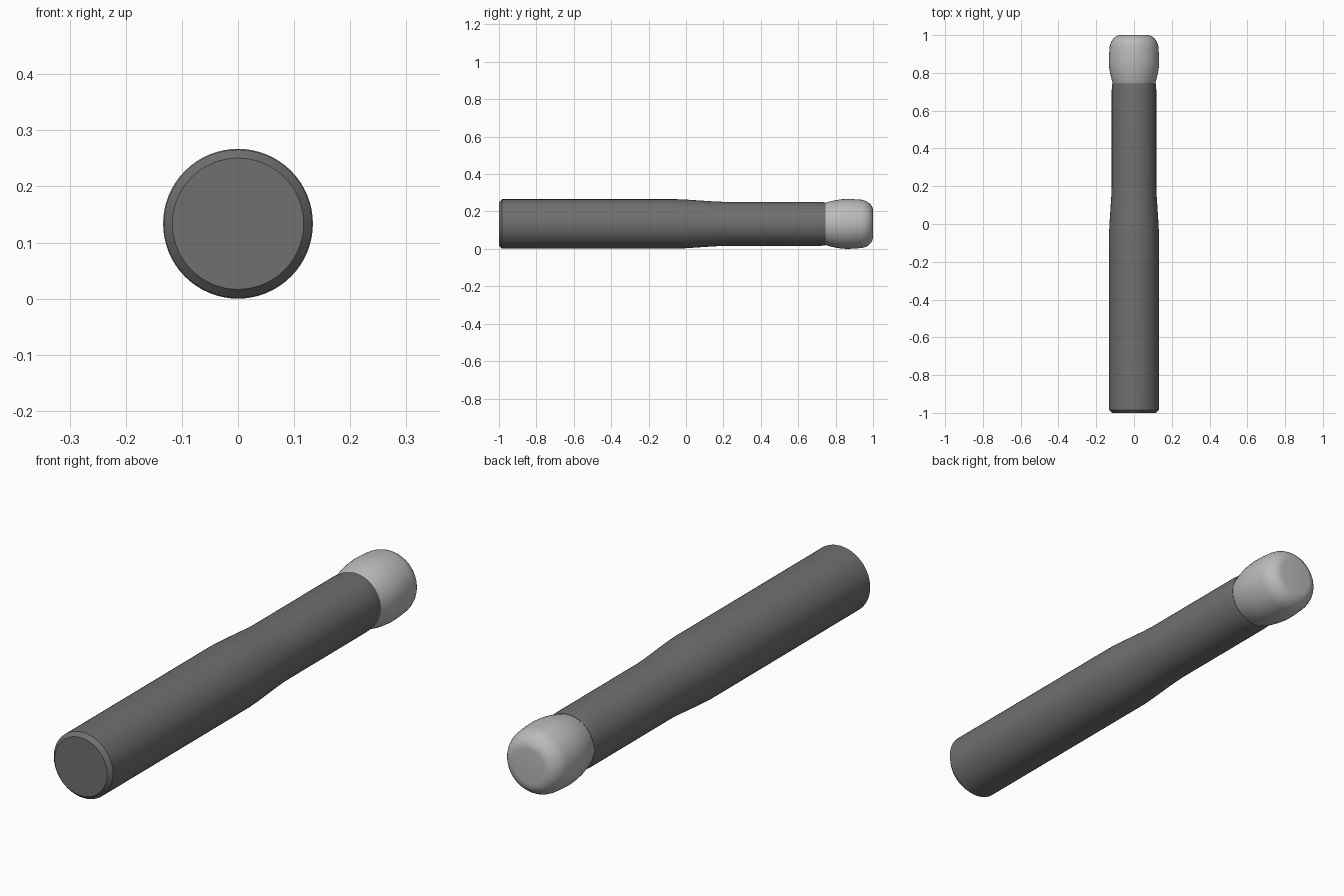
import bpy, bmesh, math

if "Cube" in bpy.data.objects:
    bpy.data.objects.remove(bpy.data.objects["Cube"])

CENTRE_Z = 0.1335
SIDES = 64


def lathe(name, profile, shade):
    """Revolve (y, radius) points around the long axis and cap both ends."""
    bm = bmesh.new()
    rings = []
    for y, r in profile:
        rings.append([bm.verts.new((r * math.cos(2 * math.pi * i / SIDES), y,
                                    CENTRE_Z + r * math.sin(2 * math.pi * i / SIDES)))
                      for i in range(SIDES)])
    for a, b in zip(rings, rings[1:]):
        for i in range(SIDES):
            j = (i + 1) % SIDES
            bm.faces.new((a[i], a[j], b[j], b[i]))
    bm.faces.new(rings[0])
    bm.faces.new(rings[-1])
    bmesh.ops.recalc_face_normals(bm, faces=bm.faces)
    mesh = bpy.data.meshes.new(name)
    bm.to_mesh(mesh)
    bm.free()
    obj = bpy.data.objects.new(name, mesh)
    bpy.context.collection.objects.link(obj)
    mat = bpy.data.materials.new(name + "_grey")
    mat.diffuse_color = (shade, shade, shade, 1)
    mat.use_nodes = True
    mat.node_tree.nodes["Principled BSDF"].inputs["Base Color"].default_value = mat.diffuse_color
    mesh.materials.append(mat)
    bpy.ops.object.select_all(action='DESELECT')
    obj.select_set(True)
    bpy.context.view_layer.objects.active = obj
    bpy.ops.object.shade_smooth_by_angle(angle=math.radians(30))
    return obj


# Handle: chamfered butt, thick grip, taper to the slimmer neck
lathe("handle", [(-1, 0.117), (-0.984, 0.132), (-0.05, 0.132), (0.0, 0.130),
                 (0.15, 0.120), (0.2, 0.118), (0.71, 0.118), (0.735, 0.116),
                 (0.747, 0.114)], 0.16)

# Bulb tip: swells from the neck, then rounds over to a small flat end
tip = [(0.742, 0.111), (0.77, 0.120), (0.80, 0.127), (0.83, 0.1315),
       (0.86, 0.1335), (0.89, 0.1325)]
for k in range(9):
    a = math.radians(10 * k + 10)
    tip.append((0.925 + 0.075 * math.sin(a), 0.07 + 0.06 * math.cos(a)))
lathe("bulb_tip", tip, 0.5)
